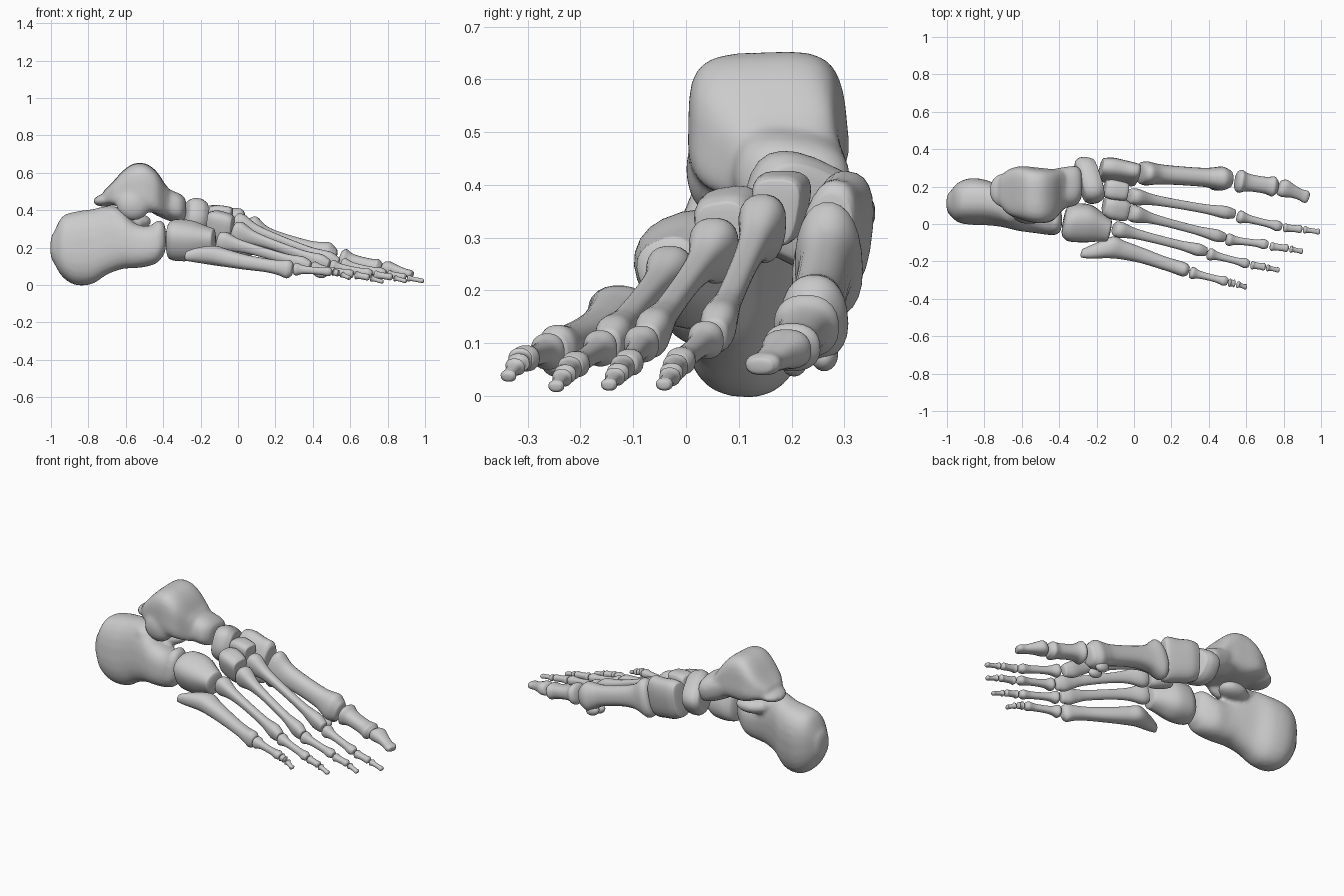
import bpy, bmesh, math
from mathutils import Vector, Matrix

SEG = 24


def finish(name, bm, voxel=0.0, smooth=8):
    bmesh.ops.recalc_face_normals(bm, faces=bm.faces[:])
    for f in bm.faces:
        f.smooth = True
    me = bpy.data.meshes.new(name)
    bm.to_mesh(me)
    bm.free()
    ob = bpy.data.objects.new(name, me)
    bpy.context.collection.objects.link(ob)
    if voxel:
        r = ob.modifiers.new("fuse", 'REMESH')
        r.mode = 'VOXEL'
        r.voxel_size = voxel
        r.use_smooth_shade = True
        s = ob.modifiers.new("soften", 'SMOOTH')
        s.factor = 0.5
        s.iterations = smooth
    return ob


def spline(pts, steps=5):
    """Catmull-Rom through stations (x, y, z, half width, half height)."""
    out = []
    n = len(pts)
    for i in range(n - 1):
        p0, p1, p2, p3 = pts[max(i - 1, 0)], pts[i], pts[i + 1], pts[min(i + 2, n - 1)]
        for k in range(steps):
            t = k / steps
            out.append([0.5 * (2 * b + (c - a) * t + (2 * a - 5 * b + 4 * c - d) * t * t
                               + (3 * b - a - 3 * c + d) * t ** 3)
                        for a, b, c, d in zip(p0, p1, p2, p3)])
    out.append(list(pts[-1]))
    return out


def loft(bm, pts, axis=(1, 0, 0), p=2.4, wedge=0.0, roll=0.0, cap=0.3):
    """Rounded sections swept through stations, with domed ends."""
    d = Vector(axis).normalized()
    side = Vector((0, 0, 1)).cross(d).normalized()
    up = d.cross(side)
    rot = Matrix.Rotation(math.radians(roll), 3, d)
    side, up = rot @ side, rot @ up
    st = spline(pts)

    def dome(s, sign):
        e = cap * min(s[3], s[4])
        return [[*(Vector(s[:3]) + d * sign * e * o), s[3] * k, s[4] * k]
                for o, k in ((0.35, 0.93), (0.7, 0.75), (0.92, 0.45))], Vector(s[:3]) + d * sign * e
    a, tip_a = dome(st[0], -1)
    b, tip_b = dome(st[-1], 1)
    rings = []
    for x, y, z, w, h in a[::-1] + st + b:
        ring = []
        for i in range(SEG):
            t = 2 * math.pi * (i + 0.5) / SEG
            c, s = math.cos(t), math.sin(t)
            c = math.copysign(abs(c) ** (2 / p), c)
            s = math.copysign(abs(s) ** (2 / p), s)
            ring.append(bm.verts.new(Vector((x, y, z)) + side * w * c * (1 + wedge * s) + up * h * s))
        rings.append(ring)
    for r, q in zip(rings, rings[1:]):
        for i in range(SEG):
            j = (i + 1) % SEG
            bm.faces.new((r[i], r[j], q[j], q[i]))
    for ring, tip in ((rings[0], tip_a), (rings[-1], tip_b)):
        v = bm.verts.new(tip)
        for i in range(SEG):
            bm.faces.new((ring[i], ring[(i + 1) % SEG], v))


def blob(bm, c, r, yaw=0.0, pitch=0.0):
    m = (Matrix.Translation(c) @ Matrix.Rotation(math.radians(yaw), 4, 'Z')
         @ Matrix.Rotation(math.radians(pitch), 4, 'Y') @ Matrix.Diagonal((*r, 1)))
    bmesh.ops.create_icosphere(bm, subdivisions=4, radius=1, matrix=m)


def block(name, pts, **kw):
    bm = bmesh.new()
    loft(bm, pts, **kw)
    return finish(name, bm)


def long_bone(name, a, b, base, shaft, head, bow=0.0, wedge=0.0, roll=0.0):
    """Flared base, thin waist, knobbly head between two points."""
    a, b = Vector(a), Vector(b)
    mix = lambda u, v, t: [i * (1 - t) + j * t for i, j in zip(u, v)]
    prof = [(0, base, 0.93), (0.06, base, 1), (0.2, mix(base, shaft, 0.72), 1), (0.4, shaft, 1),
            (0.7, shaft, 1), (0.82, mix(shaft, head, 0.5), 1), (0.92, head, 1), (1, head, 0.75)]
    pts = []
    for t, r, k in prof:
        c = a.lerp(b, t) + Vector((0, 0, bow * math.sin(math.pi * t)))
        pts.append((*c, r[0] * k, r[1] * k))
    return block(name, pts, axis=b - a, p=2.3, wedge=wedge, roll=roll)


def span(rows):
    """Stations from (x, y low, y high, z low, z high)."""
    return [(x, (a + b) / 2, (c + d) / 2, (b - a) / 2, (d - c) / 2) for x, a, b, c, d in rows]


# Heel bone with its inner shelf and upper joint facet
bm = bmesh.new()
loft(bm, span([(-.985, .05, .17, .12, .28), (-.94, .01, .22, .045, .365), (-.87, -.002, .243, 0, .392),
               (-.78, -.005, .23, .005, .405), (-.70, -.015, .19, .055, .42), (-.62, -.035, .165, .085, .385),
               (-.55, -.045, .145, .09, .33), (-.48, -.055, .135, .10, .315), (-.43, -.06, .11, .12, .345),
               (-.405, -.05, .09, .15, .34)]), p=2.5, roll=-5)
blob(bm, (-.56, .155, .34), (.10, .07, .045), 15)
blob(bm, (-.65, .09, .355), (.09, .09, .06), 0, 25)
finish("heel_bone", bm, 0.011)

# Ankle bone: pulley dome, neck and head, side and rear processes
bm = bmesh.new()
loft(bm, span([(-.71, .09, .26, .435, .51), (-.67, .05, .29, .43, .55), (-.62, .03, .305, .41, .605),
               (-.575, .015, .305, .395, .64), (-.53, .005, .30, .39, .652), (-.48, .005, .295, .39, .642),
               (-.43, .02, .29, .38, .60), (-.385, .07, .29, .365, .53)]), p=4, wedge=-.05, roll=2)
loft(bm, span([(-.45, .07, .29, .38, .545), (-.37, .085, .305, .345, .51), (-.31, .10, .31, .335, .485),
               (-.285, .13, .29, .35, .465)]), p=2.6, roll=-8, cap=.15)
blob(bm, (-.70, .18, .455), (.075, .09, .035), 0, -8)
blob(bm, (-.56, .05, .43), (.09, .05, .085))
finish("ankle_bone", bm, 0.011)

# Boat-shaped bone in front of the ankle
block("navicular", [(-.285, .22, .355, .112, .085), (-.26, .225, .35, .126, .10), (-.22, .23, .345, .124, .10),
                    (-.19, .235, .34, .108, .088)], axis=(1, .25, -.15), p=2.6, wedge=.12, roll=-25, cap=.12)

# Outer block bone
block("cuboid", [(-.365, .015, .24, .078, .10), (-.33, .012, .24, .098, .11), (-.25, .005, .235, .098, .105),
                 (-.18, -.015, .235, .075, .08), (-.135, -.03, .235, .06, .065)],
      axis=(1, -.2, -.05), p=2.4, wedge=.08, roll=20, cap=.18)

# Three wedge bones
block("inner_cuneiform", [(-.175, .295, .32, .056, .105), (-.13, .29, .31, .064, .118), (-.06, .278, .295, .06, .12),
                          (.0, .266, .285, .056, .125), (.02, .263, .28, .05, .11)],
      axis=(1, -.2, -.1), p=2.6, wedge=-.12, roll=-12, cap=.1)
block("middle_cuneiform", [(-.155, .19, .36, .042, .06), (-.12, .185, .36, .048, .068), (-.06, .175, .352, .045, .068),
                           (-.04, .172, .348, .04, .063)], axis=(1, -.15, -.15), p=3, wedge=.3, cap=.1)
block("outer_cuneiform", [(-.16, .10, .32, .042, .072), (-.12, .092, .315, .056, .083), (-.06, .078, .30, .053, .083),
                          (-.035, .072, .295, .046, .073)], axis=(1, -.2, -.15), p=3, wedge=.25, roll=8, cap=.1)

# Metatarsals
long_bone("metatarsal_1", (.045, .272, .262), (.51, .24, .135), (.064, .112), (.050, .058), (.064, .082),
          bow=.01, wedge=-.08)
long_bone("metatarsal_2", (-.02, .15, .325), (.53, .055, .113), (.043, .066), (.024, .027), (.033, .046),
          bow=.008, wedge=.18)
long_bone("metatarsal_3", (-.02, .06, .282), (.48, -.072, .103), (.044, .063), (.023, .027), (.032, .045),
          bow=.008, wedge=.2)
long_bone("metatarsal_4", (-.10, -.025, .235), (.38, -.147, .095), (.042, .055), (.024, .028), (.033, .044),
          bow=.008, wedge=.15)
block("metatarsal_5", [(-.275, -.155, .155, .025, .026), (-.22, -.145, .16, .042, .04), (-.13, -.125, .158, .06, .052),
                       (-.06, -.14, .143, .05, .047), (.04, -.168, .122, .041, .04), (.15, -.206, .105, .036, .036),
                       (.22, -.228, .093, .037, .04), (.265, -.243, .085, .038, .05), (.285, -.249, .083, .029, .038)],
      axis=(1, -.28, -.15), p=2.3)

# Small round bones under the big toe joint
for name, y, z in (("sesamoid_outer", .205, .068), ("sesamoid_inner", .262, .078)):
    bm = bmesh.new()
    blob(bm, (.44, y, z), (.042, .026, .03), 0, 15)
    finish(name, bm)

# Big toe
long_bone("big_toe_proximal", (.558, .23, .135), (.76, .198, .088), (.062, .06), (.045, .04), (.054, .046))
block("big_toe_distal", [(.782, .195, .09, .042, .036), (.805, .19, .088, .048, .038), (.85, .174, .077, .035, .028),
                         (.89, .157, .066, .03, .022), (.917, .146, .06, .034, .021), (.93, .14, .057, .027, .016)],
      axis=(1, -.35, -.25))

# Small toes: three bones each, start and end points plus size
toes = {
    2: (1.0, (.56, .04, .108), (.785, -.015, .062), (.805, -.02, .056), (.895, -.028, .042),
        (.91, -.03, .037), (.992, -.042, .021)),
    3: (.97, (.50, -.083, .10), (.712, -.11, .06), (.733, -.12, .055), (.823, -.13, .042),
        (.838, -.134, .037), (.90, -.147, .02)),
    4: (.95, (.40, -.16, .092), (.612, -.214, .057), (.63, -.22, .053), (.70, -.23, .04),
        (.713, -.234, .035), (.775, -.247, .017)),
    5: (.95, (.305, -.26, .085), (.497, -.308, .07), (.511, -.314, .069), (.538, -.318, .062),
        (.555, -.323, .056), (.60, -.338, .036)),
}
for n, (k, a, b, c, d, e, f) in toes.items():
    s = lambda *v: [i * k for i in v]
    long_bone(f"toe_{n}_proximal", a, b, s(.034, .036), s(.020, .021), s(.028, .026))
    long_bone(f"toe_{n}_middle", c, d, s(.024, .024), s(.019, .018), s(.022, .019))
    long_bone(f"toe_{n}_distal", e, f, s(.020, .018), s(.013, .012), s(.016, .012))
